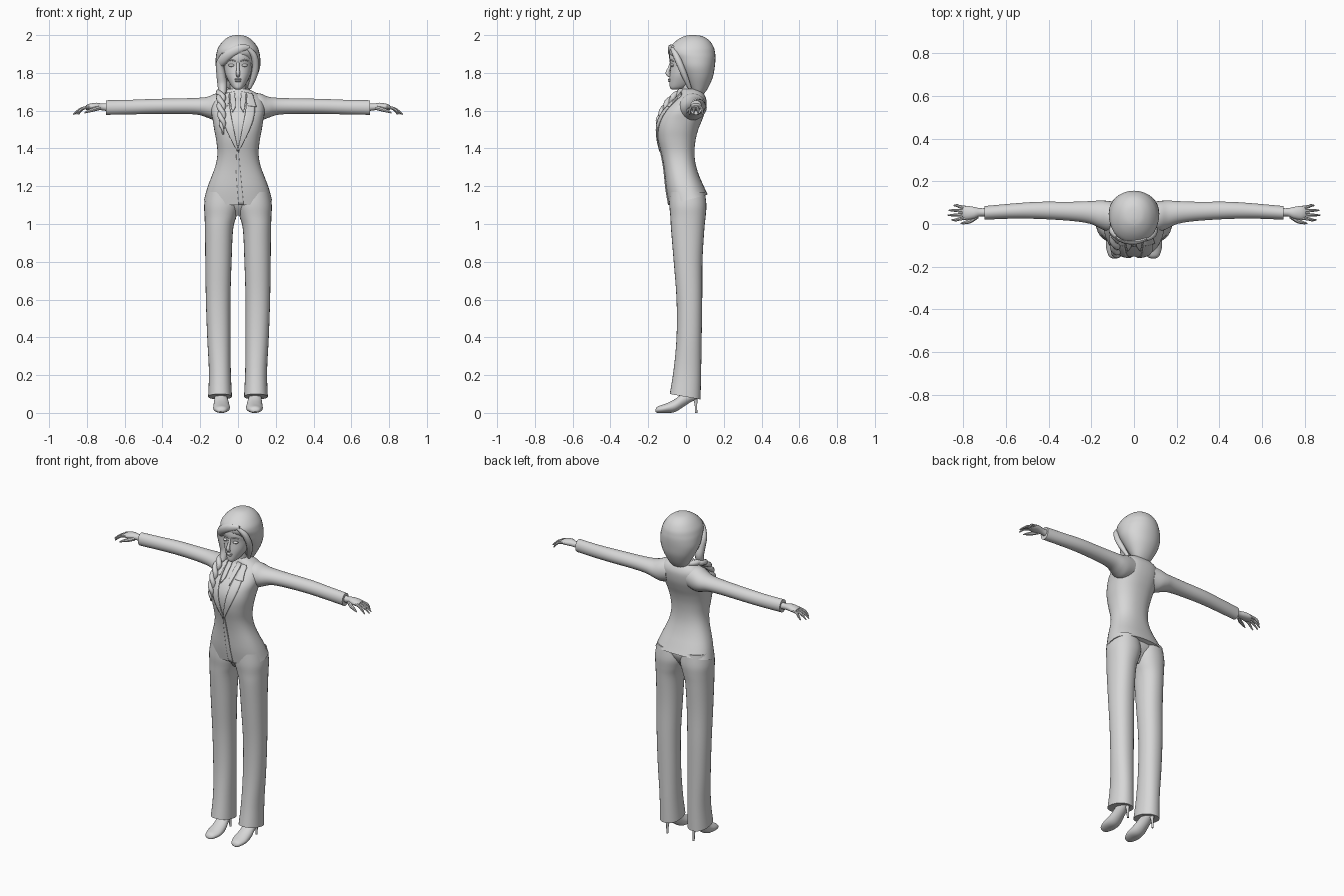
import bpy, bmesh, math
from mathutils import Vector

grey = bpy.data.materials.new("plain_grey")
grey.diffuse_color = (0.68, 0.68, 0.68, 1)


def add(name, bm):
    bmesh.ops.recalc_face_normals(bm, faces=bm.faces)
    me = bpy.data.meshes.new(name)
    bm.to_mesh(me)
    bm.free()
    me.materials.append(grey)
    ob = bpy.data.objects.new(name, me)
    bpy.context.collection.objects.link(ob)
    return ob


def skin(name, rings):
    """Bridge closed rings of points and cap both ends."""
    bm = bmesh.new()
    vs = [[bm.verts.new(p) for p in r] for r in rings]
    n = len(vs[0])
    for a, b in zip(vs, vs[1:]):
        for i in range(n):
            bm.faces.new((a[i], a[(i + 1) % n], b[(i + 1) % n], b[i]))
    bm.faces.new(vs[0])
    bm.faces.new(vs[-1])
    return add(name, bm)


def smooth(rows, k=4):
    """Catmull-Rom interpolation of parameter rows."""
    out = []
    for i in range(len(rows) - 1):
        p = [rows[max(i - 1, 0)], rows[i], rows[i + 1], rows[min(i + 2, len(rows) - 1)]]
        for j in range(k):
            t = j / k
            out.append([0.5 * (2 * b + (c - a) * t + (2 * a - 5 * b + 4 * c - d) * t * t
                               + (3 * b - a - 3 * c + d) * t ** 3) for a, b, c, d in zip(*p)])
    return out + [list(rows[-1])]


AXES = {"z": lambda t, a, b: (a, b, t), "x": lambda t, a, b: (t, a, b), "y": lambda t, a, b: (a, t, b)}


def loft(name, rows, axis="z", side=1, power=2.0, tilt=lambda t: 0, sides=28, k=4):
    """rows: position, a low, a high, b low, b high."""
    rings = []
    for t, a0, a1, b0, b1 in smooth(rows, k):
        ring = []
        for i in range(sides):
            w = 2 * math.pi * i / sides
            c, s = math.cos(w), math.sin(w)
            a = (a0 + a1) / 2 + (a1 - a0) / 2 * math.copysign(abs(c) ** (2 / power), c)
            b = (b0 + b1) / 2 + (b1 - b0) / 2 * math.copysign(abs(s) ** (2 / power), s)
            x, y, z = AXES[axis](t + tilt(t) * b, a, b)
            ring.append((x * side, y, z))
        rings.append(ring)
    return skin(name, rings)


def tube(name, pts, side=1, flat=1.0, sides=10, k=4):
    """pts: x, y, z, radius."""
    path = smooth(pts, k)
    rings = []
    for i, p in enumerate(path):
        d = Vector(path[min(i + 1, len(path) - 1)][:3]) - Vector(path[max(i - 1, 0)][:3])
        u = d.cross(Vector((0, 1, 0.01))).normalized()
        v = d.cross(u).normalized()
        ring = []
        for j in range(sides):
            w = 2 * math.pi * j / sides
            q = Vector(p[:3]) + u * math.cos(w) * p[3] + v * math.sin(w) * p[3] * flat
            ring.append((q.x * side, q.y, q.z))
        rings.append(ring)
    return skin(name, rings)


def ball(name, loc, size):
    bm = bmesh.new()
    bmesh.ops.create_uvsphere(bm, u_segments=14, v_segments=8, radius=1)
    for v in bm.verts:
        v.co = Vector([l + c * s for l, c, s in zip(loc, v.co, size)])
    return add(name, bm)


def sym(rows):
    return [(z, -h, h, f, b) for z, h, f, b in rows]


# Jacket body with a hem that rises toward the back
JACKET = sym([(1.125, .18, -.09, .115), (1.2, .16, -.105, .09), (1.3, .122, -.117, .055), (1.37, .109, -.13, .045),
              (1.44, .115, -.147, .05), (1.5, .126, -.153, .065), (1.55, .134, -.145, .085), (1.6, .142, -.118, .102),
              (1.65, .135, -.07, .108), (1.68, .115, -.035, .1), (1.7, .085, -.025, .085), (1.715, .052, -.02, .065)])


def hem(t):
    return .27 * max(0, (1.25 - t) / .125)


loft("jacket_body", JACKET, power=2.35, tilt=hem, sides=40)
FINE = smooth(JACKET, 8)


def front(x, t, lift):
    """Point just in front of the jacket chest."""
    r = min(FINE, key=lambda q: abs(q[0] - t))
    j = FINE.index(r)
    o = FINE[min(max(j + (1 if t > r[0] else -1), 0), len(FINE) - 1)]
    m = 0 if o[0] == r[0] else (t - r[0]) / (o[0] - r[0])
    _, _, h, f, b = [p + (q - p) * m for p, q in zip(r, o)]
    y = (f + b) / 2 - (b - f) / 2 * max(0, 1 - abs(x / h) ** 2.35) ** (1 / 2.35)
    return (x, y - lift, t + hem(t) * y)


def plate(name, inner, outer, lift=.005, side=1):
    """Thin cloth strip between two edge lines of (x, height)."""
    bm = bmesh.new()
    grid = []
    for p, q in zip(smooth(inner, 6), smooth(outer, 6)):
        row = []
        for i in range(6):
            x, t = (p[j] + (q[j] - p[j]) * i / 5 for j in (0, 1))
            row.append(bm.verts.new(front(x * side, t, lift)))
        grid.append(row)
    for a, b in zip(grid, grid[1:]):
        for i in range(5):
            bm.faces.new((a[i], a[i + 1], b[i + 1], b[i]))
    ob = add(name, bm)
    mod = ob.modifiers.new("thickness", "SOLIDIFY")
    mod.thickness, mod.offset = .006, 0


# Lapels, shirt collar points and the overlapping front edge
for s, n in ((1, "left"), (-1, "right")):
    plate(n + "_lapel", [(.048, 1.69), (.04, 1.6), (.022, 1.5), (-.002, 1.39)],
          [(.08, 1.68), (.088, 1.59), (.062, 1.5), (.004, 1.385)], side=s)
    plate(n + "_collar_notch", [(.045, 1.695), (.05, 1.66), (.052, 1.625)],
          [(.075, 1.69), (.085, 1.66), (.097, 1.62)], lift=.009, side=s)
    plate(n + "_shirt_collar", [(.018, 1.70), (.014, 1.66), (.012, 1.62)],
          [(.042, 1.695), (.04, 1.65), (.03, 1.59)], lift=.004, side=s)
plate("jacket_front_edge", [(-.008, 1.4), (-.01, 1.28), (.004, 1.125)], [(.003, 1.4), (.012, 1.28), (.03, 1.125)], lift=.002)

# Trouser seat between the legs
loft("trouser_seat", sym([(1.2, .145, -.085, .08), (1.14, .165, -.078, .092), (1.09, .13, -.062, .07), (1.045, .04, -.03, .035)]))

for s, n in ((1, "left"), (-1, "right")):
    # Trouser leg
    loft(n + "_trouser_leg", [(1.17, .0, .168, -.086, .1), (1.1, -.008, .179, -.088, .108), (1.04, .008, .177, -.083, .104),
                              (.97, .026, .175, -.079, .097), (.8, .034, .173, -.065, .087), (.6, .04, .17, -.05, .086),
                              (.4, .04, .163, -.05, .083), (.22, .038, .154, -.066, .08), (.085, .032, .158, -.086, .077)],
         side=s, power=2.2, tilt=lambda t: -.18 * max(0, (.3 - t) / .22))
    # High-heeled shoe
    loft(n + "_shoe", [(-.162, .08, .1, .006, .018), (-.15, .06, .118, 0, .034), (-.11, .044, .131, 0, .048),
                       (-.06, .045, .13, .004, .072), (-.01, .055, .125, .034, .11), (.03, .06, .12, .06, .12),
                       (.06, .068, .112, .072, .12)], axis="y", side=s, sides=20)
    tube(n + "_stiletto_heel", [(.09, .045, .1, .018), (.09, .052, .05, .008), (.09, .054, 0, .006)], side=s)
    # Sleeve
    loft(n + "_sleeve", [(.07, -.03, .1, 1.56, 1.695), (.12, -.035, .108, 1.55, 1.69), (.16, -.02, .11, 1.562, 1.674),
                         (.21, .002, .107, 1.578, 1.668), (.3, .015, .104, 1.583, 1.665), (.45, .024, .104, 1.583, 1.662),
                         (.58, .025, .095, 1.58, 1.657), (.7, .02, .084, 1.578, 1.655)], axis="x", side=s)
    # Hand, four fingers and thumb
    loft(n + "_hand", [(.68, .033, .075, 1.595, 1.64), (.72, .036, .074, 1.602, 1.638), (.75, .025, .08, 1.603, 1.642),
                       (.785, .02, .085, 1.603, 1.637), (.805, .027, .08, 1.605, 1.628)], axis="x", side=s, sides=16)
    for i, tip in enumerate((.855, .872, .868, .845)):
        y = .03 + i * .015
        e = y + (y - .052) * .5
        tube(f"{n}_finger_{i + 1}", [(.775, y, 1.622, .009), (.815, (y + e) / 2, 1.614, .008),
                                     ((tip + .815) / 2, e, 1.602, .007), (tip, e, 1.58, .003)], side=s, sides=8, k=3)
    tube(n + "_thumb", [(.735, .038, 1.615, .012), (.765, .016, 1.606, .011), (.79, .007, 1.598, .008), (.812, .002, 1.588, .003)],
         side=s, sides=8, k=3)
    # Eye and brow
    ball(n + "_eye", (s * .034, -.072, 1.84), (.017, .013, .008))
    tube(n + "_brow", [(.014, -.086, 1.862, .003), (.035, -.081, 1.869, .004), (.055, -.066, 1.862, .002)], side=s, k=3)

# Neck, face, nose and lips
loft("neck", sym([(1.67, .055, -.025, .07), (1.71, .043, -.022, .06), (1.77, .042, -.025, .06)]))
loft("head", sym([(1.712, .012, -.076, -.045), (1.722, .028, -.085, 0), (1.75, .047, -.087, .04), (1.79, .066, -.086, .07),
                  (1.84, .076, -.082, .09), (1.88, .078, -.089, .1), (1.92, .068, -.08, .1), (1.95, .04, -.04, .06)]), power=2.15)
tube("nose", [(0, -.078, 1.855, .008), (0, -.089, 1.825, .008), (0, -.098, 1.798, .011), (0, -.085, 1.782, .008)])
ball("upper_lip", (0, -.085, 1.766), (.02, .011, .005))
ball("lower_lip", (0, -.084, 1.757), (.017, .011, .006))

# Hair cap narrowing to the nape
loft("hair_cap", sym([(2.0, .012, .02, .05), (1.993, .045, -.012, .09), (1.97, .078, -.052, .125), (1.935, .104, -.085, .147),
                      (1.905, .114, -.089, .154), (1.875, .118, -.07, .156), (1.83, .117, -.045, .152), (1.78, .1, -.016, .143),
                      (1.73, .074, .012, .122), (1.695, .052, .034, .1), (1.68, .035, .045, .085)]), power=2.1, sides=32)
# Swept fringe and locks framing the face
tube("swept_fringe", [(.06, -.07, 1.935, .012), (.01, -.083, 1.928, .022), (-.045, -.075, 1.9, .026),
                      (-.085, -.05, 1.86, .024), (-.108, -.025, 1.825, .008)], flat=.6)
tube("left_face_lock", [(.05, -.073, 1.93, .01), (.082, -.054, 1.895, .017), (.094, -.03, 1.84, .018),
                        (.084, -.005, 1.78, .016), (.06, .02, 1.72, .01)])
tube("right_face_lock", [(-.075, -.06, 1.9, .012), (-.096, -.035, 1.85, .02), (-.09, -.02, 1.79, .024),
                         (-.083, -.012, 1.74, .026), (-.082, -.03, 1.69, .02)])

# Side braid: two strands twisting over the shoulder
SPINE = smooth([(-.045, .06, 1.705, .02), (-.085, .0, 1.705, .023), (-.09, -.065, 1.672, .022), (-.088, -.115, 1.61, .02),
                (-.083, -.143, 1.54, .017), (-.08, -.148, 1.475, .004)], 6)
for k in (0, 1):
    pts = []
    for i, (x, y, z, r) in enumerate(SPINE):
        w = i * .75 + k * math.pi
        pts.append((x + math.cos(w) * r * .5, y + math.sin(w) * r * .4, z, r * .72))
    tube(f"braid_strand_{k + 1}", pts, k=2)

# Smooth shading with crisp hems
bpy.ops.object.select_all(action="SELECT")
bpy.context.view_layer.objects.active = bpy.data.objects["jacket_body"]
bpy.ops.object.shade_smooth_by_angle(angle=math.radians(40))
